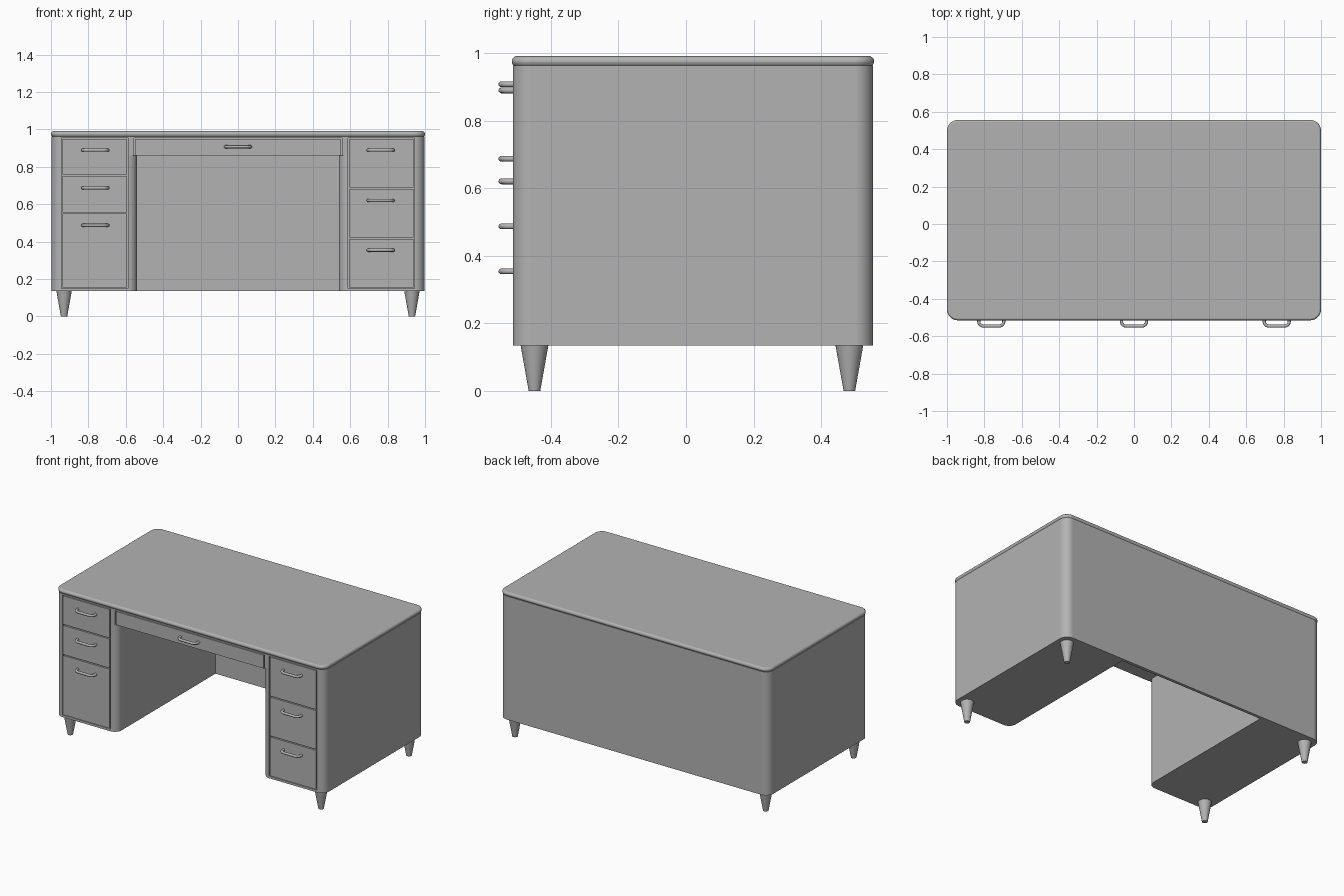
import bpy, bmesh, math
from mathutils import Vector

cube = bpy.data.objects.get("Cube")
if cube:
    bpy.data.objects.remove(cube)

grey = bpy.data.materials.new("painted_grey")
grey.use_nodes = True
grey.diffuse_color = (0.45, 0.45, 0.45, 1)
grey.node_tree.nodes["Principled BSDF"].inputs["Base Color"].default_value = (0.45, 0.45, 0.45, 1)

FRONT, BACK, SIDE = -0.512, 0.553, 0.997
BASE, KNEE_TOP, BODY_TOP, TOP = 0.135, 0.86, 0.962, 0.99
KNEE, RADIUS = 0.54, 0.055


def make(name, bm):
    bmesh.ops.recalc_face_normals(bm, faces=bm.faces)
    mesh = bpy.data.meshes.new(name)
    bm.to_mesh(mesh)
    bm.free()
    mesh.materials.append(grey)
    obj = bpy.data.objects.new(name, mesh)
    bpy.context.scene.collection.objects.link(obj)
    return obj


def activate(obj):
    bpy.ops.object.select_all(action="DESELECT")
    obj.select_set(True)
    bpy.context.view_layer.objects.active = obj


def smooth(obj):
    activate(obj)
    bpy.ops.object.shade_smooth_by_angle(angle=math.radians(35))


def box(name, x0, x1, y0, y1, z0, z1):
    bm = bmesh.new()
    bmesh.ops.create_cube(bm, size=1)
    for v in bm.verts:
        v.co = ((x0 + x1) / 2 + v.co.x * (x1 - x0),
                (y0 + y1) / 2 + v.co.y * (y1 - y0),
                (z0 + z1) / 2 + v.co.z * (z1 - z0))
    return make(name, bm)


def rounded(corners, steps=10):
    """Round each (x, y, radius) corner of a right-angled outline."""
    points = []
    for i, (x, y, r) in enumerate(corners):
        p = Vector((x, y))
        if r == 0:
            points.append(p)
            continue
        a = (Vector(corners[i - 1][:2]) - p).normalized() * r
        b = (Vector(corners[(i + 1) % len(corners)][:2]) - p).normalized() * r
        for k in range(steps + 1):
            t = math.pi / 2 * k / steps
            points.append(p + a * (1 - math.sin(t)) + b * (1 - math.cos(t)))
    return points


def loft(name, rings):
    """Skin a stack of (outline, height) rings and cap both ends."""
    bm = bmesh.new()
    loops = [[bm.verts.new((p.x, p.y, z)) for p in outline] for outline, z in rings]
    for low, high in zip(loops, loops[1:]):
        for i in range(len(low)):
            bm.faces.new((low[i - 1], low[i], high[i], high[i - 1]))
    bm.faces.new(loops[0])
    bm.faces.new(loops[-1])
    return make(name, bm)


def rectangle(inset=0):
    x, y0, y1, r = SIDE - inset, FRONT + inset, BACK - inset, RADIUS - inset
    return rounded([(-x, y0, r), (x, y0, r), (x, y1, r), (-x, y1, r)])


def boolean(obj, other, operation):
    activate(obj)
    mod = obj.modifiers.new(operation, "BOOLEAN")
    mod.operation, mod.object, mod.solver = operation, other, "EXACT"
    bpy.ops.object.modifier_apply(modifier=mod.name)
    bpy.data.objects.remove(other)


# Cabinet: two pedestals and a thin back panel below a full-width upper block
plan = rounded([(-SIDE, FRONT, RADIUS), (-KNEE, FRONT, 0.05), (-KNEE, BACK - 0.02, 0),
                (KNEE, BACK - 0.02, 0), (KNEE, FRONT, 0.05), (SIDE, FRONT, RADIUS),
                (SIDE, BACK, RADIUS), (-SIDE, BACK, RADIUS)])
cabinet = loft("cabinet", [(plan, BASE), (plan, KNEE_TOP)])
upper = loft("upper", [(rectangle(), KNEE_TOP), (rectangle(), BODY_TOP)])
boolean(cabinet, upper, "UNION")

# Drawer openings and the drawer fronts that fill them
GAP, RECESS = 0.007, 0.025
HIGH, LOW = 0.953, 0.15
banks = [("left", 0.588, 0.945, (HIGH, 0.685, 0.418, LOW)),
         ("right", -0.945, -0.588, (HIGH, 0.755, 0.553, LOW)),
         ("centre", -0.555, 0.555, (HIGH, KNEE_TOP))]
for side, x0, x1, levels in banks:
    cutter = box("cutter", x0, x1, FRONT - 0.1, FRONT + RECESS, levels[-1], levels[0])
    boolean(cabinet, cutter, "DIFFERENCE")
    for n, (z1, z0) in enumerate(zip(levels, levels[1:]), 1):
        box(f"{side}_drawer_{n}", x0 + GAP, x1 - GAP, FRONT, FRONT + RECESS + 0.005,
            z0 if side == "centre" else z0 + GAP / 2, z1 - GAP / 2)
smooth(cabinet)
cabinet.modifiers.new("even_shading", "WEIGHTED_NORMAL").keep_sharp = True

# Desk top with a softly rolled edge
rim = [(0.006, 0), (0, 0.005), (-0.003, 0.012), (-0.003, 0.017), (-0.001, 0.023), (0.003, 0.027), (0.008, 0.03)]
desk_top = loft("desk_top", [(rectangle(i), TOP - 0.03 + h) for i, h in rim])
smooth(desk_top)
desk_top.modifiers.new("even_shading", "WEIGHTED_NORMAL").keep_sharp = True

# Tapered round legs
for x, sx in ((0.93, "left"), (-0.93, "right")):
    for y, sy in ((-0.448, "front"), (0.483, "back")):
        bm = bmesh.new()
        bmesh.ops.create_cone(bm, cap_ends=True, segments=32, radius1=0.017, radius2=0.041, depth=BASE)
        bmesh.ops.translate(bm, verts=bm.verts, vec=(x, y, BASE / 2))
        smooth(make(f"{sy}_{sx}_leg", bm))


# Bent-bar handles
def handle(name, x, z):
    tube, reach, half, bend, sides = 0.0085, 0.034, 0.067, 0.026, 12
    y = FRONT - reach
    arc = [math.pi / 2 * k / 6 for k in range(7)]
    path = [(-half, FRONT + 0.005)]
    path += [(-half + bend * (1 - math.cos(t)), y + bend * (1 - math.sin(t))) for t in arc]
    path += [(-px, py) for px, py in reversed(path)]
    bm = bmesh.new()
    rings = []
    for i, (px, py) in enumerate(path):
        ahead, behind = path[min(i + 1, len(path) - 1)], path[max(i - 1, 0)]
        along = Vector((ahead[0] - behind[0], ahead[1] - behind[1], 0)).normalized()
        across = Vector((along.y, -along.x, 0))
        ring = []
        for k in range(sides):
            t = 2 * math.pi * k / sides
            ring.append(bm.verts.new(Vector((x + px, py, z)) + across * tube * math.cos(t)
                                     + Vector((0, 0, tube * math.sin(t)))))
        rings.append(ring)
    for a, b in zip(rings, rings[1:]):
        for k in range(sides):
            bm.faces.new((a[k - 1], a[k], b[k], b[k - 1]))
    bm.faces.new(rings[0])
    bm.faces.new(rings[-1])
    smooth(make(name, bm))


for side, x, heights in (("left", 0.763, (0.889, 0.62, 0.354)),
                         ("right", -0.763, (0.889, 0.687, 0.487)),
                         ("centre", 0, (0.907,))):
    for n, z in enumerate(heights, 1):
        handle(f"{side}_handle_{n}", x, z)
